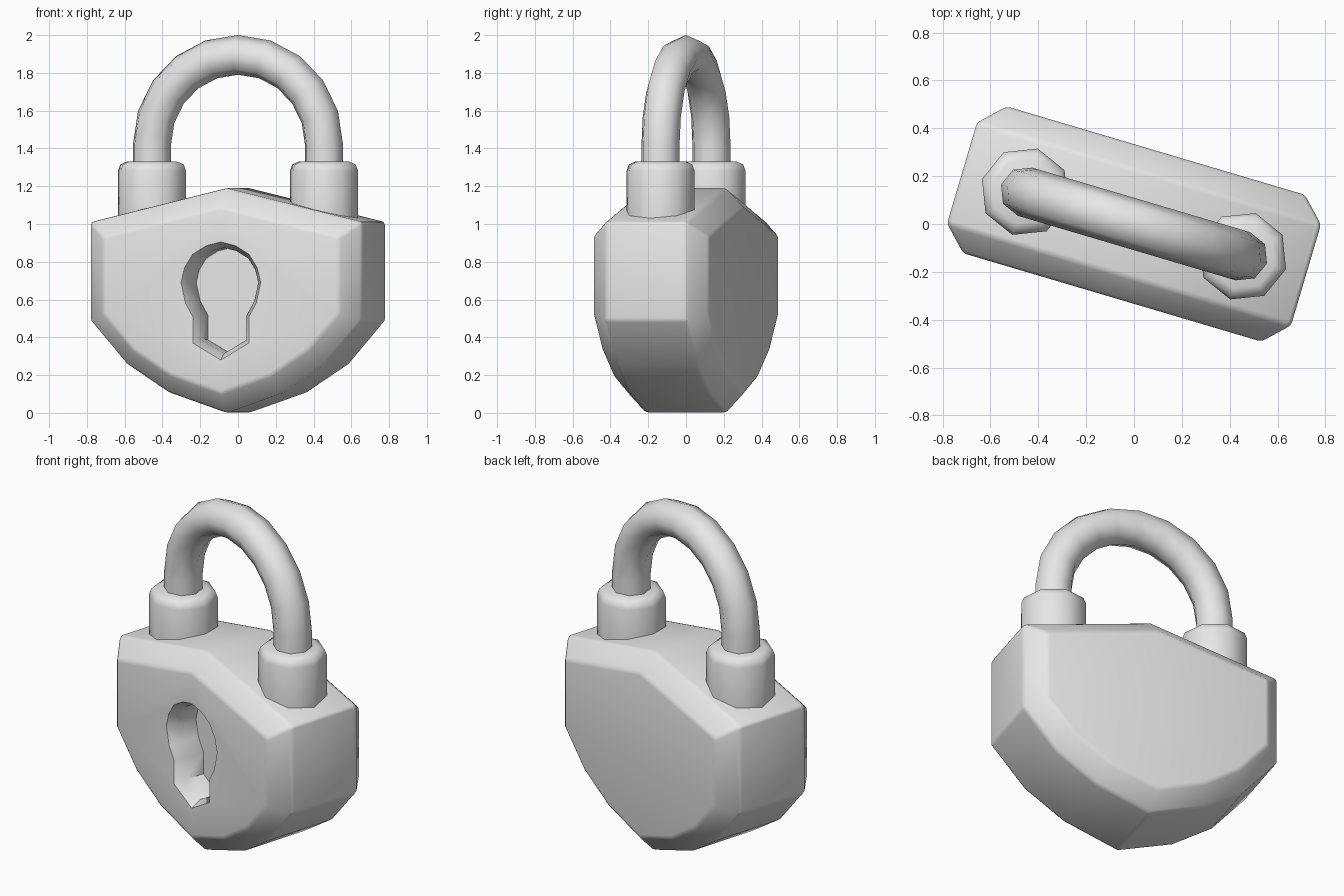
import bpy, bmesh, math
from mathutils import Vector

cube = bpy.data.objects.get("Cube")
if cube:
    bpy.data.objects.remove(cube)

TURN = math.radians(-16.5)

grey = bpy.data.materials.new("plain grey")
grey.use_nodes = True
grey.diffuse_color = (0.8, 0.8, 0.8, 1)
grey.node_tree.nodes["Principled BSDF"].inputs["Base Color"].default_value = (0.8, 0.8, 0.8, 1)


def mirrored(half):
    """Close a right-hand outline, given from top to bottom, with its mirror."""
    return half + [(-x, z) for x, z in reversed(half[1:-1])]


def inset(outline, d):
    """Move every edge of a clockwise outline inward by d."""
    pts = [Vector(p) for p in outline]
    result = []
    for i, p in enumerate(pts):
        a = (p - pts[i - 1]).normalized()
        b = (pts[(i + 1) % len(pts)] - p).normalized()
        na, nb = Vector((a.y, -a.x)), Vector((b.y, -b.x))
        result.append(tuple(p + (na + nb) * (d / (1 + na.dot(nb)))))
    return result


def loft(name, rings):
    """Skin matching rings of 3D points and cap both ends."""
    bm = bmesh.new()
    loops = [[bm.verts.new(p) for p in ring] for ring in rings]
    for r, s in zip(loops, loops[1:]):
        for i in range(len(r)):
            j = (i + 1) % len(r)
            bm.faces.new((r[i], r[j], s[j], s[i]))
    bm.faces.new(loops[0])
    bm.faces.new(loops[-1])
    bmesh.ops.recalc_face_normals(bm, faces=bm.faces)
    mesh = bpy.data.meshes.new(name)
    bm.to_mesh(mesh)
    bm.free()
    obj = bpy.data.objects.new(name, mesh)
    bpy.context.collection.objects.link(obj)
    obj.rotation_euler.z = TURN
    mesh.materials.append(grey)
    return obj


def at_depth(outline, y):
    return [(x, y, z) for x, z in outline]


def soften(obj, width, segments, angle):
    mod = obj.modifiers.new("edge bevel", 'BEVEL')
    mod.width, mod.segments = width, segments
    mod.limit_method = 'ANGLE'
    mod.angle_limit = math.radians(angle)


def smooth(obj, angle):
    bpy.ops.object.select_all(action='DESELECT')
    obj.select_set(True)
    bpy.context.view_layer.objects.active = obj
    bpy.ops.object.convert(target='MESH')
    bpy.ops.object.shade_smooth_by_angle(angle=math.radians(angle))


# Shield-shaped body with chamfered front and back
shield = mirrored([(0, 1.19), (0.75, 1.01), (0.75, 0.49), (0.55, 0.26), (0.32, 0.11), (0, 0)])
face = inset(shield, 0.1)
body = loft("lock_body", [at_depth(face, -0.32), at_depth(shield, -0.22),
                          at_depth(shield, 0.22), at_depth(face, 0.32)])
soften(body, 0.015, 2, 35)

# Keyhole recess with a sloping lip
key = mirrored([(0, 0.905), (0.08, 0.885), (0.155, 0.84), (0.2, 0.77), (0.22, 0.69),
                (0.195, 0.58), (0.155, 0.51), (0.155, 0.37), (0, 0.28)])
key_inner = inset(key, 0.03)
cutter = loft("keyhole_cutter", [at_depth(inset(key, -0.03), -0.38), at_depth(key, -0.32),
                                 at_depth(key_inner, -0.26), at_depth(key_inner, -0.14)])
cutter.hide_render = True
cut = body.modifiers.new("keyhole", 'BOOLEAN')
cut.operation, cut.object, cut.solver = 'DIFFERENCE', cutter, 'EXACT'
weighted = body.modifiers.new("flat face shading", 'WEIGHTED_NORMAL')
weighted.keep_sharp = True
smooth(body, 32)
bpy.data.objects.remove(cutter)


def circle(cx, z, radius, sides=8):
    return [(cx + radius * math.cos(k * math.tau / sides),
             radius * math.sin(k * math.tau / sides), z) for k in range(sides)]


# Octagonal collars holding the shackle
for side, sign in (("right", -1), ("left", 1)):
    cx = sign * 0.475
    collar = loft(side + "_collar", [circle(cx, z, r) for z, r in
                  ((1.03, 0.188), (1.28, 0.188), (1.315, 0.175), (1.33, 0.14))])
    smooth(collar, 50)

# Shackle: straight legs joined by a half-round arch
ARCH, TUBE, BASE = 0.475, 0.105, 1.42
path = [(Vector((ARCH, 0, 1.15)), 0)]
path += [(Vector((ARCH * math.cos(t), 0, BASE + ARCH * math.sin(t))), t)
         for t in (math.pi * k / 10 for k in range(11))]
path.append((Vector((-ARCH, 0, 1.15)), math.pi))
rings = []
for centre, t in path:
    out = Vector((math.cos(t), 0, math.sin(t)))
    rings.append([centre + TUBE * (out * math.cos(a) + Vector((0, math.sin(a), 0)))
                  for a in (k * math.tau / 8 for k in range(8))])
smooth(loft("shackle", rings), 50)
